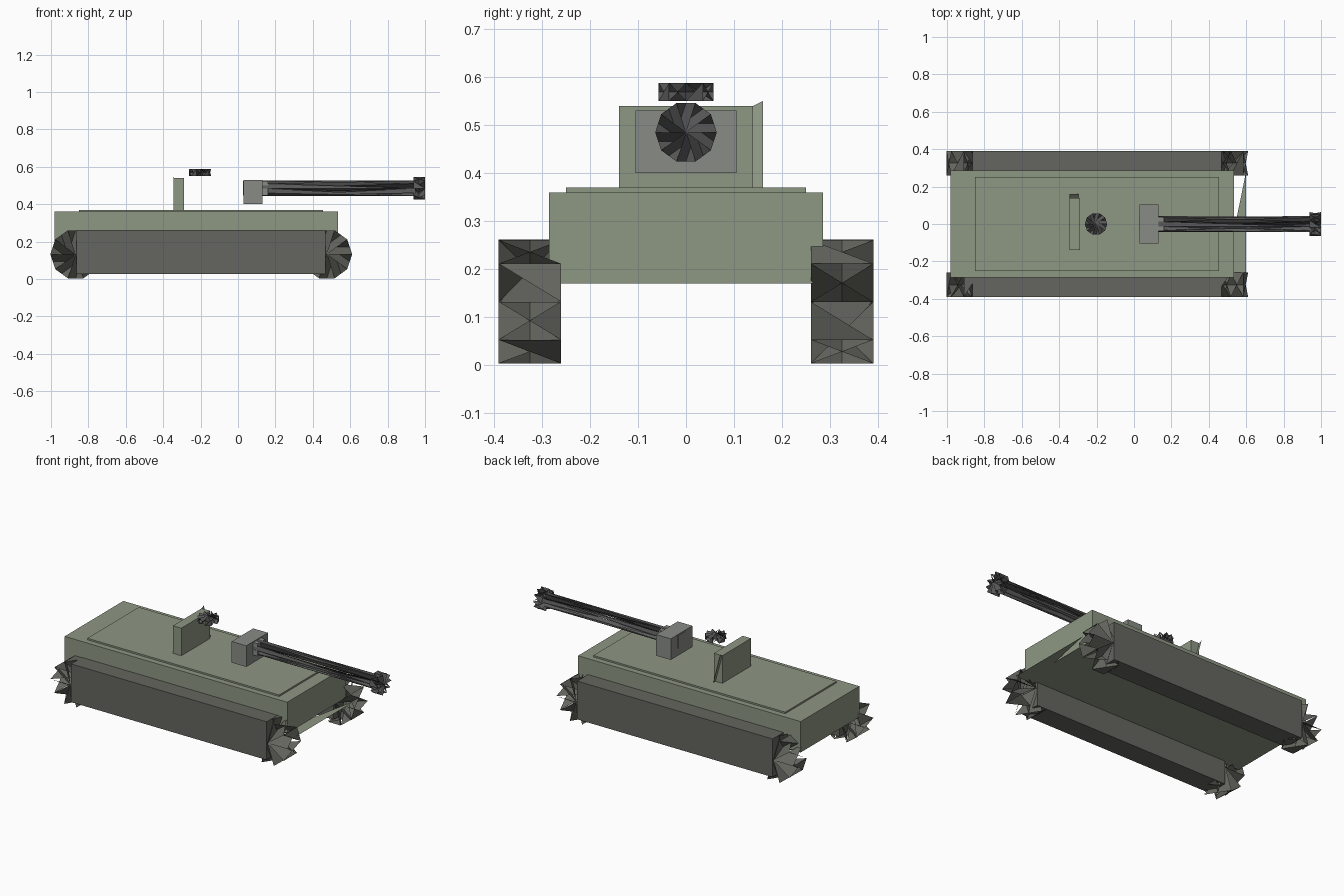
import bpy, bmesh, math
from mathutils import Vector

if "Cube" in bpy.data.objects:
    bpy.data.objects.remove(bpy.data.objects["Cube"])


def material(name, rgb):
    m = bpy.data.materials.new(name)
    m.diffuse_color = (*rgb, 1)
    m.use_nodes = True
    m.node_tree.nodes["Principled BSDF"].inputs["Base Color"].default_value = m.diffuse_color
    return m


GREEN = material("hull_green", (0.27, 0.31, 0.23))
DARK = material("track_dark", (0.13, 0.13, 0.115))
STEEL = material("gun_steel", (0.10, 0.10, 0.10))
GREY = material("mantlet_grey", (0.25, 0.26, 0.24))


def finish(name, bm, mat):
    me = bpy.data.meshes.new(name)
    bm.to_mesh(me)
    bm.free()
    ob = bpy.data.objects.new(name, me)
    me.materials.append(mat)
    bpy.context.collection.objects.link(ob)
    return ob


def box(name, x, y, z, mat):
    bm = bmesh.new()
    bmesh.ops.create_cube(bm, size=1)
    for v in bm.verts:
        for k, (lo, hi) in enumerate((x, y, z)):
            v.co[k] = lo if v.co[k] < 0 else hi
    return finish(name, bm, mat)


def plate(name, pts, mat):
    bm = bmesh.new()
    bm.faces.new([bm.verts.new(p) for p in pts])
    return finish(name, bm, mat)


def bladed_drum(name, start, end, r, mat, n=10):
    """Ten-sided drum made of tilted pinwheel blades with open gaps between."""
    start, end = Vector(start), Vector(end)
    axis = (end - start).normalized()
    up = Vector((1, 0, 0)) if abs(axis.x) < 0.5 else Vector((0, 1, 0))
    side = axis.cross(up)
    bm = bmesh.new()
    ca, cb = bm.verts.new(start), bm.verts.new(end)
    a, b = [], []
    for i in range(n):
        t = 2 * math.pi * i / n
        off = (up * math.cos(t) + side * math.sin(t)) * r
        a.append(bm.verts.new(start + off))
        b.append(bm.verts.new(end + off))
    for i in range(n):
        j = (i + 1) % n
        bm.faces.new((ca, a[i], b[j]))
        bm.faces.new((cb, b[i], a[j]))
        if i % 2 == 0:
            bm.faces.new((a[i], a[j], b[j]))
    return finish(name, bm, mat)


# Hull, raised deck and the lower nose plate
box("hull", (-0.98, 0.535), (-0.285, 0.285), (0.17, 0.36), GREEN)
box("deck", (-0.85, 0.455), (-0.25, 0.25), (0.36, 0.37), GREEN)
plate("nose_plate", [(0.6, 0.285, 0.17), (0.485, -0.285, 0.17),
                     (0.6, -0.285, 0.17)], GREEN)

# Tracks with a bladed wheel at each end
for label, s in (("right", -1), ("left", 1)):
    y = sorted((s * 0.26, s * 0.39))
    box(label + "_track", (-0.863, 0.468), y, (0.027, 0.262), DARK)
    for end, x in (("rear", -0.868), ("front", 0.475)):
        bladed_drum(f"{label}_{end}_wheel", (x, s * 0.26, 0.132),
                    (x, s * 0.39, 0.132), 0.135, DARK)

# Upright turret plate with its small corner fin
box("turret_plate", (-0.345, -0.288), (-0.14, 0.14), (0.37, 0.54), GREEN)
plate("turret_fin", [(-0.345, 0.14, 0.54), (-0.345, 0.16, 0.55),
                     (-0.298, 0.16, 0.37), (-0.298, 0.14, 0.37)], GREEN)

# Hatch
bladed_drum("hatch", (-0.203, 0, 0.55), (-0.203, 0, 0.588), 0.06, STEEL)

# Gun: mantlet block, collar, barrel and muzzle
box("mantlet", (0.03, 0.13), (-0.105, 0.105), (0.40, 0.53), GREY)
box("gun_collar", (0.026, 0.16), (-0.038, 0.038), (0.447, 0.525), GREY)
bladed_drum("barrel", (0.13, 0, 0.485), (0.95, 0, 0.485), 0.043, STEEL)
bladed_drum("muzzle", (0.938, 0, 0.485), (1.0, 0, 0.485), 0.064, STEEL)
